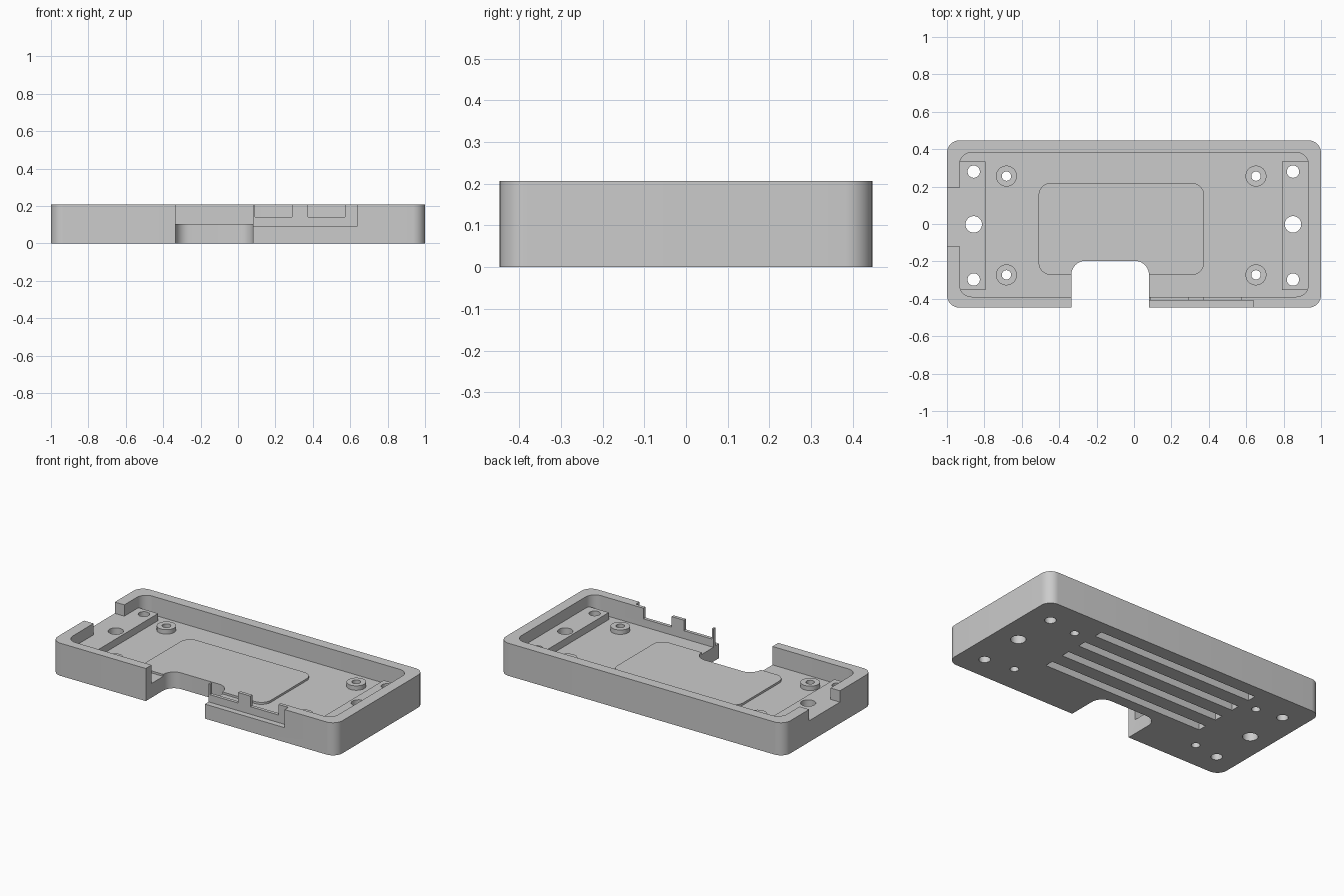
import bpy
import bmesh
from math import cos, sin, pi

old = bpy.data.objects.get("Cube")
if old:
    bpy.data.objects.remove(old, do_unlink=True)

grey = bpy.data.materials.new("light grey plastic")
grey.use_nodes = True
colour = (0.6, 0.6, 0.6, 1)
grey.diffuse_color = colour
grey.node_tree.nodes["Principled BSDF"].inputs["Base Color"].default_value = colour


def prism(name, outline, z0, z1):
    """Extrude a flat outline from z0 up to z1."""
    bm = bmesh.new()
    base = bm.faces.new([bm.verts.new((x, y, z0)) for x, y in outline])
    top = bmesh.ops.extrude_face_region(bm, geom=[base])["geom"]
    verts = [v for v in top if isinstance(v, bmesh.types.BMVert)]
    bmesh.ops.translate(bm, verts=verts, vec=(0, 0, z1 - z0))
    bmesh.ops.recalc_face_normals(bm, faces=bm.faces)
    mesh = bpy.data.meshes.new(name)
    bm.to_mesh(mesh)
    bm.free()
    mesh.materials.append(grey)
    ob = bpy.data.objects.new(name, mesh)
    bpy.context.collection.objects.link(ob)
    return ob


def slab(name, x0, x1, y0, y1, z0, z1, r=0, steps=10):
    """Box with rounded vertical corners."""
    if r == 0:
        outline = [(x0, y0), (x1, y0), (x1, y1), (x0, y1)]
    else:
        centres = [(x1 - r, y1 - r), (x0 + r, y1 - r), (x0 + r, y0 + r), (x1 - r, y0 + r)]
        outline = [(cx + r * cos((q + s / steps) * pi / 2), cy + r * sin((q + s / steps) * pi / 2))
                   for q, (cx, cy) in enumerate(centres) for s in range(steps + 1)]
    return prism(name, outline, z0, z1)


def disc(name, x, y, r, z0, z1, n=40):
    ring = [(x + r * cos(2 * pi * i / n), y + r * sin(2 * pi * i / n)) for i in range(n)]
    return prism(name, ring, z0, z1)


def combine(target, tool, operation):
    """Apply a boolean and discard the tool."""
    mod = target.modifiers.new("cut", "BOOLEAN")
    mod.operation = operation
    mod.solver = "EXACT"
    mod.object = tool
    bpy.context.view_layer.objects.active = target
    bpy.ops.object.modifier_apply(modifier=mod.name)
    bpy.data.objects.remove(tool, do_unlink=True)


W, D, H = 1.0, 0.447, 0.207
FLOOR, PAD, LEDGE, BOSS = 0.09, 0.103, 0.135, 0.118
LOW, HIGH = -0.1, 0.4

# Outer shell and its cavity
tray = slab("case_tray", -W, W, -D, D, 0, H, 0.067)
combine(tray, slab("cavity", -0.933, 0.933, -0.389, 0.382, FLOOR, HIGH, 0.065), "DIFFERENCE")

# Raised end ledges, centre pad and screw bosses
boss_spots = [(x, y) for x in (-0.682, 0.652) for y in (-0.272, 0.256)]
raised = [slab("ledge_right", -0.96, -0.795, -0.354, 0.334, 0.05, LEDGE),
          slab("ledge_left", 0.79, 0.96, -0.354, 0.334, 0.05, LEDGE),
          slab("centre_pad", -0.51, 0.375, -0.272, 0.219, 0.06, PAD, 0.065)]
raised += [disc("boss", x, y, 0.056, 0.05, BOSS) for x, y in boss_spots]
for part in raised:
    combine(tray, part, "UNION")

# Front bay, connector recess with two ports, and the end opening
cuts = [slab("front_bay", -0.335, 0.08, -0.8, -0.197, LOW, HIGH, 0.075),
        slab("front_recess", 0.05, 0.64, -0.6, -0.41, 0.092, HIGH),
        slab("port_a", 0.09, 0.288, -0.5, -0.37, 0.14, HIGH),
        slab("port_b", 0.374, 0.572, -0.5, -0.37, 0.14, HIGH),
        slab("end_opening", -1.2, -0.92, -0.117, 0.192, LEDGE, HIGH)]

# Through holes
cuts += [disc("boss_hole", x, y, 0.025, LOW, HIGH) for x, y in boss_spots]
for x in (-0.857, 0.85):
    cuts.append(disc("large_hole", x, -0.002, 0.044, LOW, HIGH))
    cuts += [disc("end_hole", x, y, 0.033, LOW, HIGH) for y in (-0.297, 0.28)]

# Cooling grooves in the underside
for i in range(4):
    y = -0.098 + i * 0.144
    cuts.append(slab("groove", -0.585, 0.543, y - 0.028, y + 0.028, LOW, 0.045))

for cutter in cuts:
    combine(tray, cutter, "DIFFERENCE")

# Smooth rounded corners, sharp edges elsewhere
bpy.ops.object.select_all(action="DESELECT")
tray.select_set(True)
bpy.context.view_layer.objects.active = tray
bpy.ops.object.shade_smooth_by_angle(angle=pi / 6)
